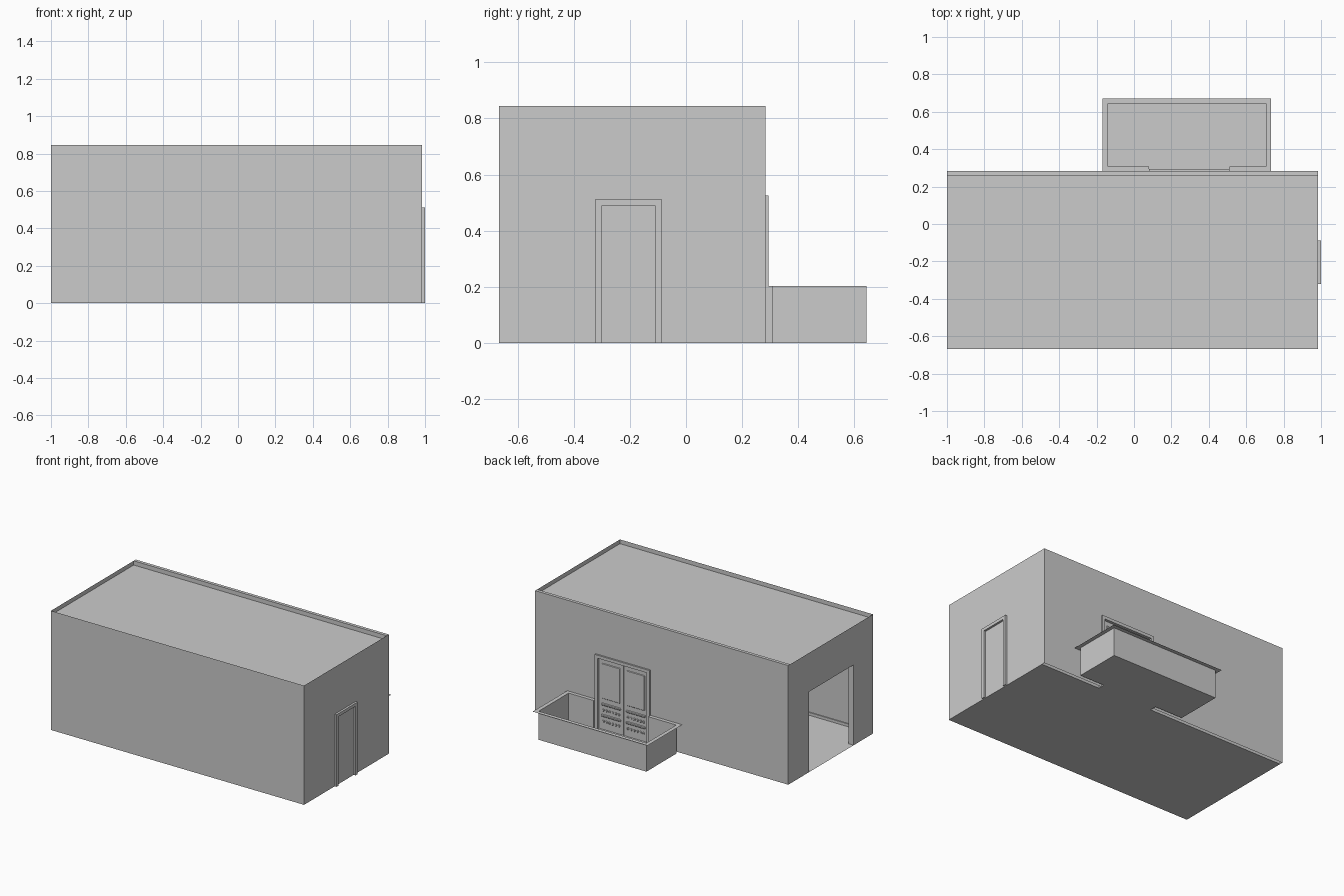
import bpy, bmesh

if "Cube" in bpy.data.objects:
    bpy.data.objects.remove(bpy.data.objects["Cube"])


def sheets(name, rects):
    """Flat axis-aligned sheets; each is (x0, x1, y0, y1, z0, z1) with one flat axis."""
    bm = bmesh.new()
    for x0, x1, y0, y1, z0, z1 in rects:
        if x0 == x1:
            pts = [(x0, y0, z0), (x0, y1, z0), (x0, y1, z1), (x0, y0, z1)]
        elif y0 == y1:
            pts = [(x0, y0, z0), (x1, y0, z0), (x1, y0, z1), (x0, y0, z1)]
        else:
            pts = [(x0, y0, z0), (x1, y0, z0), (x1, y1, z0), (x0, y1, z0)]
        bm.faces.new([bm.verts.new(p) for p in pts])
    bmesh.ops.remove_doubles(bm, verts=bm.verts, dist=1e-5)
    return finish(name, bm)


def boxes(name, dims, bevel=0):
    bm = bmesh.new()
    for x0, x1, y0, y1, z0, z1 in dims:
        vs = bmesh.ops.create_cube(bm, size=1)["verts"]
        bmesh.ops.scale(bm, vec=(x1 - x0, y1 - y0, z1 - z0), verts=vs)
        bmesh.ops.translate(bm, vec=((x0 + x1) / 2, (y0 + y1) / 2, (z0 + z1) / 2), verts=vs)
    ob = finish(name, bm)
    if bevel:
        m = ob.modifiers.new("bevel", "BEVEL")
        m.width, m.segments = bevel, 1
    return ob


def finish(name, bm):
    me = bpy.data.meshes.new(name)
    bm.to_mesh(me)
    bm.free()
    ob = bpy.data.objects.new(name, me)
    bpy.context.collection.objects.link(ob)
    return ob


# Main dimensions
L, R, F, B, H = -1.0, 0.985, -0.667, 0.283, 0.845
BI = 0.26                      # inner skin of the back wall
D0, D1, DH = 0.08, 0.51, 0.525  # balcony door
ROOF = 0.815

# Room shell
sheets("front_wall", [(L, R, F, F, 0, H)])
sheets("right_wall", [(R, R, F, B, 0, H)])
O0, O1, OH = -0.45, 0.05, 0.57
sheets("left_wall_with_opening", [
    (L, L, F, O0, 0, H), (L, L, O1, B, 0, H), (L, L, O0, O1, OH, H)])
sheets("opening_reveal", [
    (L, L + 0.04, O0, O0, 0, OH), (L, L + 0.04, O1, O1, 0, OH),
    (L, L + 0.04, O0, O1, OH, OH)])
for label, y, top in (("outer", B, H), ("inner", BI, H)):
    sheets("back_wall_" + label, [
        (L, D0, y, y, 0, top), (D1, R, y, y, 0, top), (D0, D1, y, y, DH, top)])
sheets("back_wall_cap", [(L, R, BI, B, H, H)])
sheets("back_door_reveal", [
    (D0, D0, BI, B, 0, DH), (D1, D1, BI, B, 0, DH), (D0, D1, BI, B, DH, DH)])
sheets("roof", [(L, R, F, BI, ROOF, ROOF)])
boxes("front_skirting", [(L + 0.001, R - 0.001, F + 0.001, F + 0.008, 0, 0.02)])

# Balcony box, open at the door, with a flat flange around its top
X0, X1, Y0, Y1, BH = -0.14, 0.705, 0.308, 0.643, 0.203
sheets("floor", [(L, R, F, BI, 0, 0), (D0, D1, BI, Y0, 0, 0), (X0, X1, Y0, Y1, 0, 0)])
sheets("balcony_walls", [
    (X0, X0, Y0, Y1, 0, BH), (X1, X1, Y0, Y1, 0, BH), (X0, X1, Y1, Y1, 0, BH),
    (X0, D0, Y0, Y0, 0, BH), (D1, X1, Y0, Y0, 0, BH),
    (D0, D0, B, Y0, 0, BH), (D1, D1, B, Y0, 0, BH)])
E = 0.028
sheets("balcony_rim", [
    (X0 - E, X0, B, Y1 + E, BH, BH), (X1, X1 + E, B, Y1 + E, BH, BH),
    (X0, X1, Y1, Y1 + E, BH, BH), (X0, D0, B, Y0, BH, BH), (D1, X1, B, Y0, BH, BH)])

# Balcony door: frame, two leaves, raised panels and ornamental rows
T = 0.022
boxes("balcony_door_frame", [
    (D0, D0 + T, 0.27, 0.295, 0, DH), (D1 - T, D1, 0.27, 0.295, 0, DH),
    (D0 + T, D1 - T, 0.27, 0.295, DH - T, DH)])
mid = (D0 + D1) / 2
leaves, panels, rails, studs = [], [], [], []
for a, b in ((D0 + T, mid - 0.001), (mid + 0.001, D1 - T)):
    leaves.append((a, b, 0.264, 0.276, 0, DH - T))
    panels.append((a + 0.025, b - 0.025, 0.275, 0.282, 0.22, 0.47))
    for z in (0.18, 0.10):
        rails.append((a + 0.02, b - 0.02, 0.275, 0.284, z - 0.009, z + 0.009))
        for i in range(6):
            x = a + 0.035 + i * (b - a - 0.07) / 5
            studs.append((x - 0.007, x + 0.007, 0.275, 0.282, z - 0.05, z - 0.033))
boxes("balcony_door_leaves", leaves)
boxes("balcony_door_panels", panels, 0.006)
boxes("balcony_door_rails", rails, 0.006)
boxes("balcony_door_studs", studs, 0.003)

# Side door frame on the right wall
boxes("side_door_frame", [
    (R, 1.0, -0.322, -0.3, 0, 0.512), (R, 1.0, -0.11, -0.088, 0, 0.512),
    (R, 1.0, -0.3, -0.11, 0.49, 0.512)])
